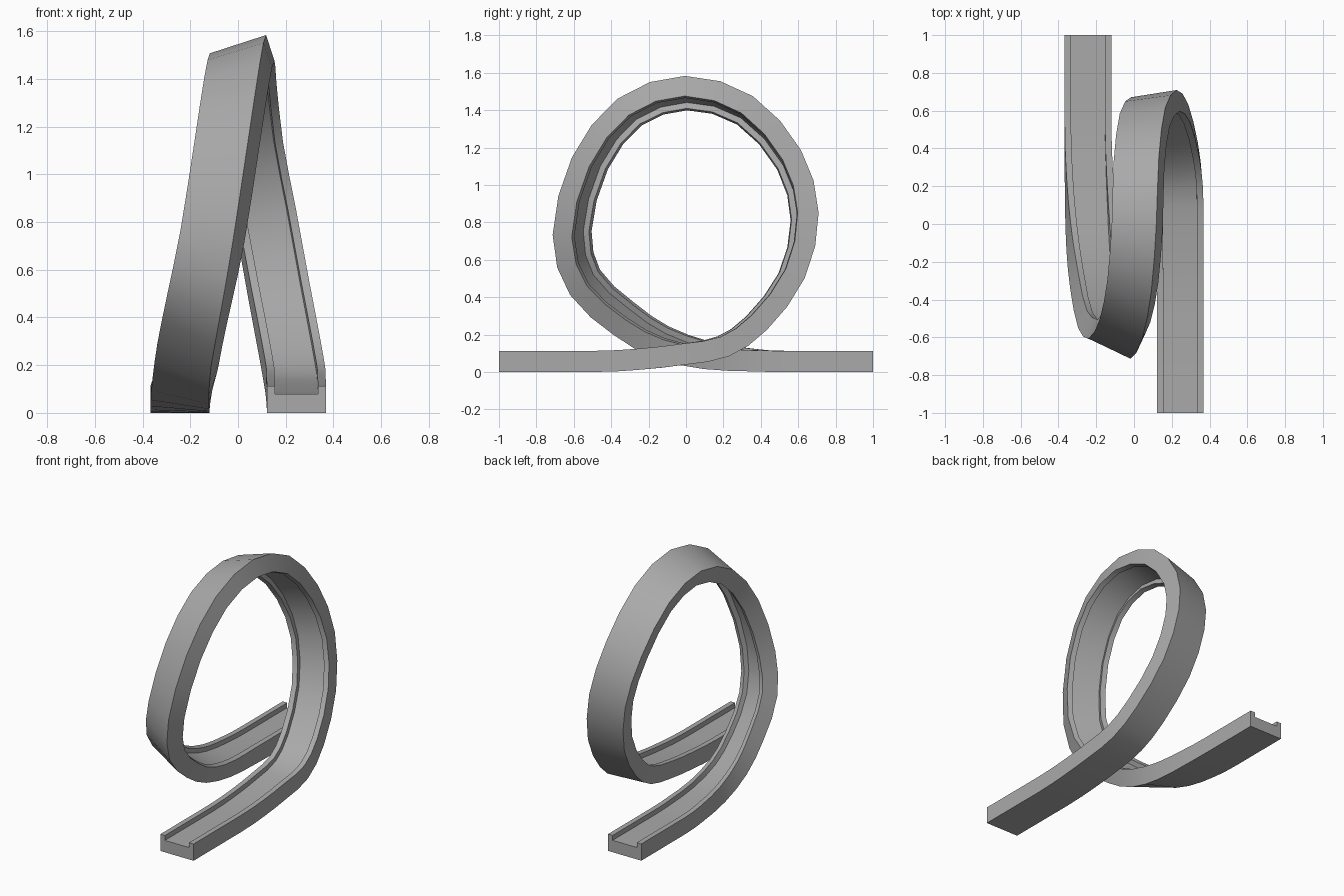
import bpy
import bmesh
from math import radians, sin, cos
from mathutils import Vector

default_cube = bpy.data.objects.get("Cube")
if default_cube:
    bpy.data.objects.remove(default_cube, do_unlink=True)


def make_material(name, colour):
    material = bpy.data.materials.new(name)
    material.use_nodes = True
    material.diffuse_color = colour
    material.node_tree.nodes["Principled BSDF"].inputs["Base Color"].default_value = colour
    return material


# Channel cross-section: across the track, and up from its underside
HALF_WIDTH, GROOVE, FLOOR, HEIGHT = .124, .09, .08, .113
right_half = [(HALF_WIDTH, 0), (HALF_WIDTH, HEIGHT), (GROOVE, HEIGHT), (GROOVE, FLOOR)]
profile = right_half + [(-across, up) for across, up in reversed(right_half)]

# Underside centre line: x, y, z and bank angle in degrees
route = [Vector(key) for key in (
    # entry ramp
    (.245, -1, 0, 0), (.245, -.5, 0, 0), (.245, -.25, .012, 0),
    (.243, 0, .04, 0), (.238, .22, .085, 2), (.215, .415, .22, 4),
    # climb, crown and descent
    (.165, .615, .49, 6), (.105, .69, .83, 9), (.045, .6, 1.16, 12),
    (.012, .345, 1.445, 15), (0, 0, 1.545, 18), (-.025, -.33, 1.435, 20),
    (-.07, -.56, 1.14, 23), (-.13, -.66, .75, 25), (-.185, -.585, .455, 25),
    # exit ramp
    (-.225, -.365, .245, 24), (-.24, -.15, .11, 18), (-.243, .1, .035, 9),
    (-.243, .35, .008, 2), (-.243, .55, 0, 0), (-.243, 1, 0, 0))]


def refine(keys):
    """Add a smooth midpoint between each pair of inner keys."""
    result = [keys[0]]
    for a, b, c, d in zip(keys, keys[1:], keys[2:], keys[3:]):
        result += [b, ((b + c) * 9 - a - d) / 16]
    return result + keys[-2:]


def section_ring(bm, before, here, after):
    """Place the banked cross-section square to the direction of travel."""
    travel = (after.xyz - before.xyz).normalized()
    level = Vector((1, 0, 0))
    level = (level - travel * level.dot(travel)).normalized()
    inward = level.cross(travel)
    bank = radians(here.w)
    side = level * cos(bank) - inward * sin(bank)
    up = level * sin(bank) + inward * cos(bank)
    return [bm.verts.new(here.xyz + side * s + up * u) for s, u in profile]


# Loop track swept along the route
path = refine(route)
bm = bmesh.new()
rings = [section_ring(bm, path[max(i - 1, 0)], point, path[min(i + 1, len(path) - 1)])
         for i, point in enumerate(path)]
for ring, following in zip(rings, rings[1:]):
    for i in range(len(profile)):
        j = (i + 1) % len(profile)
        bm.faces.new((ring[i], ring[j], following[j], following[i]))

# End caps
bm.faces.new(rings[0])
bm.faces.new(reversed(rings[-1]))
bmesh.ops.recalc_face_normals(bm, faces=bm.faces)

mesh = bpy.data.meshes.new("loop_track")
bm.to_mesh(mesh)
bm.free()
mesh.materials.append(make_material("track grey", (.4, .4, .4, 1)))
track = bpy.data.objects.new("loop_track", mesh)
bpy.context.collection.objects.link(track)

# Smooth along the sweep, crisp at the channel edges
bpy.ops.object.select_all(action="DESELECT")
track.select_set(True)
bpy.context.view_layer.objects.active = track
bpy.ops.object.shade_smooth_by_angle(angle=radians(35))
